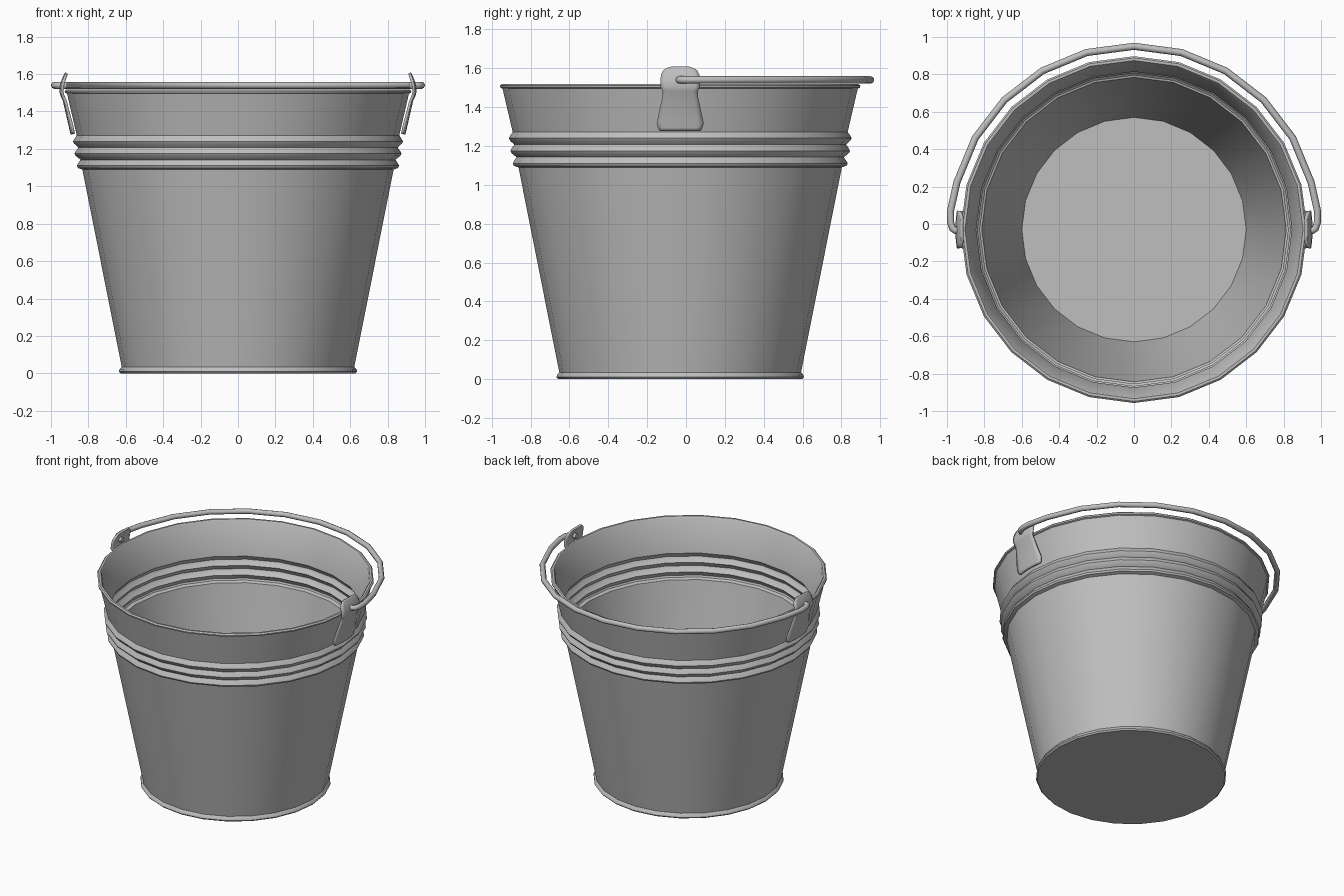
import bpy, bmesh, math
from math import sin, cos, pi

cube = bpy.data.objects.get("Cube")
if cube:
    bpy.data.objects.remove(cube)

CY = -0.03      # bucket axis in y
SIDES = 24

steel = bpy.data.materials.new("galvanised grey")
steel.use_nodes = True
GREY = (0.52, 0.52, 0.52, 1)
steel.diffuse_color = GREY
steel.node_tree.nodes["Principled BSDF"].inputs["Base Color"].default_value = GREY


def finish(name, bm, angle=40):
    """Turn a bmesh into a smooth-shaded steel object."""
    bmesh.ops.recalc_face_normals(bm, faces=bm.faces)
    mesh = bpy.data.meshes.new(name)
    bm.to_mesh(mesh)
    bm.free()
    mesh.materials.append(steel)
    obj = bpy.data.objects.new(name, mesh)
    bpy.context.collection.objects.link(obj)
    bpy.ops.object.select_all(action='DESELECT')
    obj.select_set(True)
    bpy.context.view_layer.objects.active = obj
    bpy.ops.object.shade_smooth_by_angle(angle=math.radians(angle))
    return obj


def skin(bm, rings, closed=True):
    """Bridge successive rows of points with quads."""
    rows = [[bm.verts.new(p) for p in ring] for ring in rings]
    for a, b in zip(rows, rows[1:]):
        n = len(a)
        for i in range(n if closed else n - 1):
            j = (i + 1) % n
            bm.faces.new((a[i], a[j], b[j], b[i]))
    return rows


# Bucket: wall with three pressed ridges, rolled lip, and a floor
wall = [(0.622, 0.035), (0.832, 1.09)]
for z, r in ((1.11, 0.862), (1.175, 0.874), (1.24, 0.882)):
    wall += [(r - 0.006, z - 0.012), (r, z), (r - 0.006, z + 0.012),
             (r - 0.02, z + 0.032)]
outer = [(0.628, 0), (0.637, 0.01), (0.634, 0.022)] + wall
lip = [(0.914, 1.495), (0.925, 1.5), (0.927, 1.51), (0.918, 1.518),
       (0.904, 1.518), (0.896, 1.508)]
inner = [(r - 0.018, z) for r, z in reversed(wall)] + [(0.6, 0.02)]

bm = bmesh.new()
rings = [[(r * cos(2 * pi * i / SIDES), CY + r * sin(2 * pi * i / SIDES), z)
          for i in range(SIDES)] for r, z in outer + lip + inner]
rows = skin(bm, rings)
bm.faces.new(rows[0])
bm.faces.new(rows[-1])
finish("bucket", bm)

# Lugs: rows of (z, x, half width), bent over the lip and rounded on top
lug_rows = [(1.28, 0.888, 0.105), (1.295, 0.892, 0.114), (1.32, 0.898, 0.12),
            (1.46, 0.93, 0.09), (1.485, 0.942, 0.09), (1.505, 0.948, 0.1),
            (1.54, 0.944, 0.1), (1.565, 0.937, 0.098), (1.585, 0.929, 0.088),
            (1.598, 0.922, 0.068), (1.605, 0.918, 0.045)]
for side, word in ((1, "left"), (-1, "right")):
    bm = bmesh.new()
    steps = [k / 4 for k in range(-4, 5)]
    skin(bm, [[(side * (x - 0.8 * (w * t) ** 2), CY + w * t, z) for t in steps]
              for z, x, w in lug_rows], closed=False)
    lug = finish(word + "_lug", bm)
    # normals of an open sheet may point either way, so thicken both sides
    plate = lug.modifiers.new("thickness", 'SOLIDIFY')
    plate.thickness = 0.014
    plate.offset = 0

# Handle: half hoop resting level, with ends hooked through the lugs
R, TUBE, HZ = 0.98, 0.019, 1.54
path = [(R * cos(a), CY + R * sin(a)) for a in
        (pi * k / 12 for k in range(1, 12))]
hook = [(0.915, CY - 0.005), (0.955, CY - 0.005), (0.97, CY + 0.005),
        (0.98, CY + 0.035), (0.981, CY + 0.1)]
path = hook + path + [(-x, y) for x, y in reversed(hook)]
bm = bmesh.new()
rings = []
for i, (x, y) in enumerate(path):
    x0, y0 = path[max(i - 1, 0)]
    x1, y1 = path[min(i + 1, len(path) - 1)]
    d = math.hypot(x1 - x0, y1 - y0)
    nx, ny = (y1 - y0) / d, (x0 - x1) / d
    rings.append([(x + nx * TUBE * cos(a), y + ny * TUBE * cos(a),
                   HZ + TUBE * sin(a)) for a in
                  (2 * pi * k / 8 for k in range(8))])
rows = skin(bm, rings)
bm.faces.new(rows[0])
bm.faces.new(rows[-1])
finish("handle", bm, 60)
